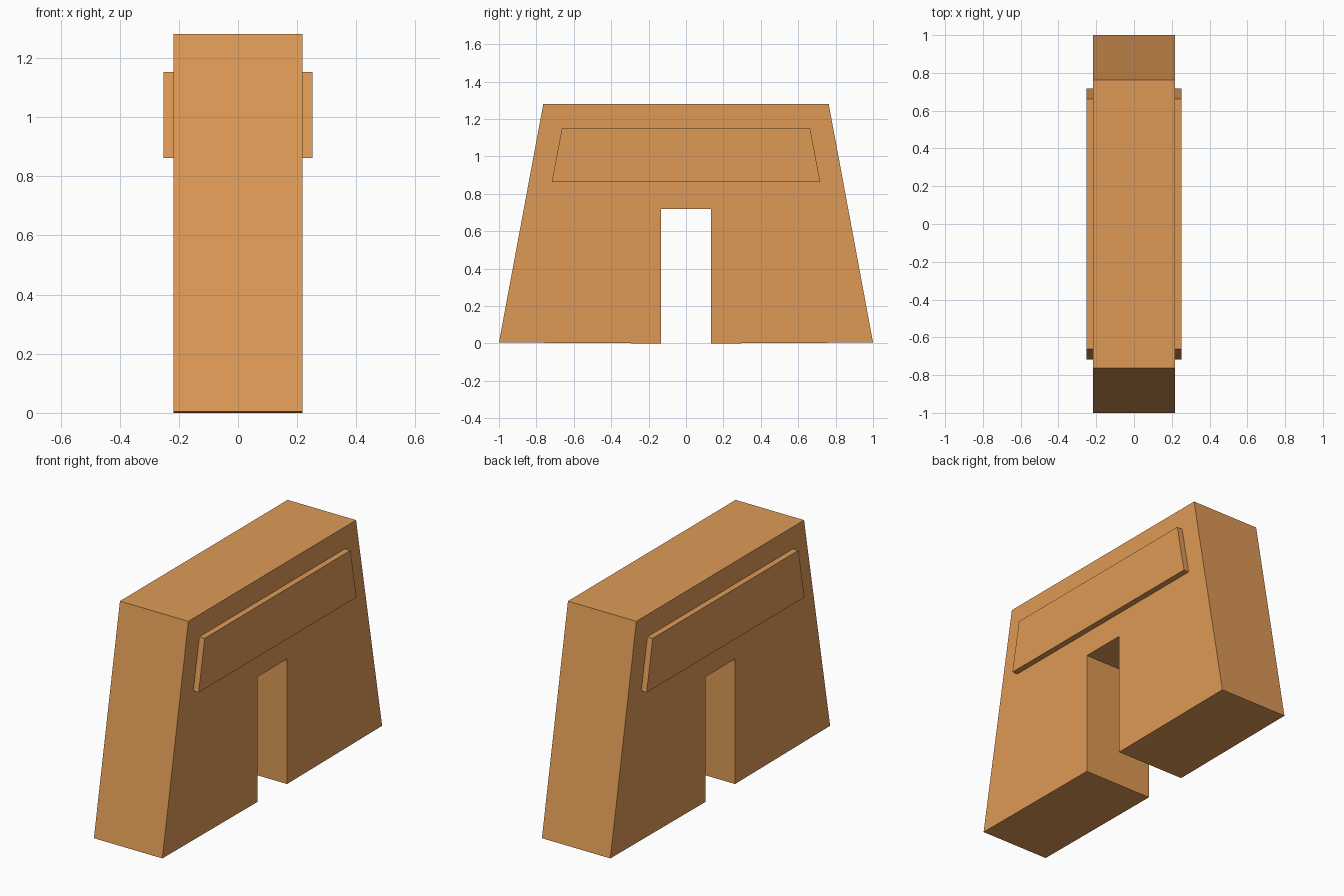
import bpy
import bmesh

cube = bpy.data.objects.get("Cube")
if cube:
    bpy.data.objects.remove(cube, do_unlink=True)

# Single warm wood colour
wood = bpy.data.materials.new("warm_wood")
wood.use_nodes = True
colour = (0.73, 0.323, 0.093, 1)
wood.diffuse_color = colour
wood.node_tree.nodes["Principled BSDF"].inputs["Base Color"].default_value = colour


def extrude_profile(name, half_profile, x0, x1):
    """Mirror a (y, z) half profile across y = 0 and extrude it along x."""
    profile = half_profile + [(-y, z) for y, z in reversed(half_profile)]
    bm = bmesh.new()
    face = bm.faces.new([bm.verts.new((x0, y, z)) for y, z in profile])
    result = bmesh.ops.extrude_face_region(bm, geom=[face])
    moved = [v for v in result["geom"] if isinstance(v, bmesh.types.BMVert)]
    bmesh.ops.translate(bm, verts=moved, vec=(x1 - x0, 0, 0))
    bmesh.ops.recalc_face_normals(bm, faces=bm.faces)
    mesh = bpy.data.meshes.new(name)
    bm.to_mesh(mesh)
    bm.free()
    mesh.materials.append(wood)
    obj = bpy.data.objects.new(name, mesh)
    bpy.context.collection.objects.link(obj)
    return obj


# Tapered body with a square slot between the two feet
body_half = 0.218
extrude_profile("body", [(0.135, 0.72), (0.135, 0), (1, 0.005), (0.763, 1.28)],
                -body_half, body_half)

# Raised tapered panel on each side
for side, sign in (("left", 1), ("right", -1)):
    extrude_profile(side + "_panel", [(0.718, 0.862), (0.663, 1.153)],
                    sign * body_half, sign * 0.252)
